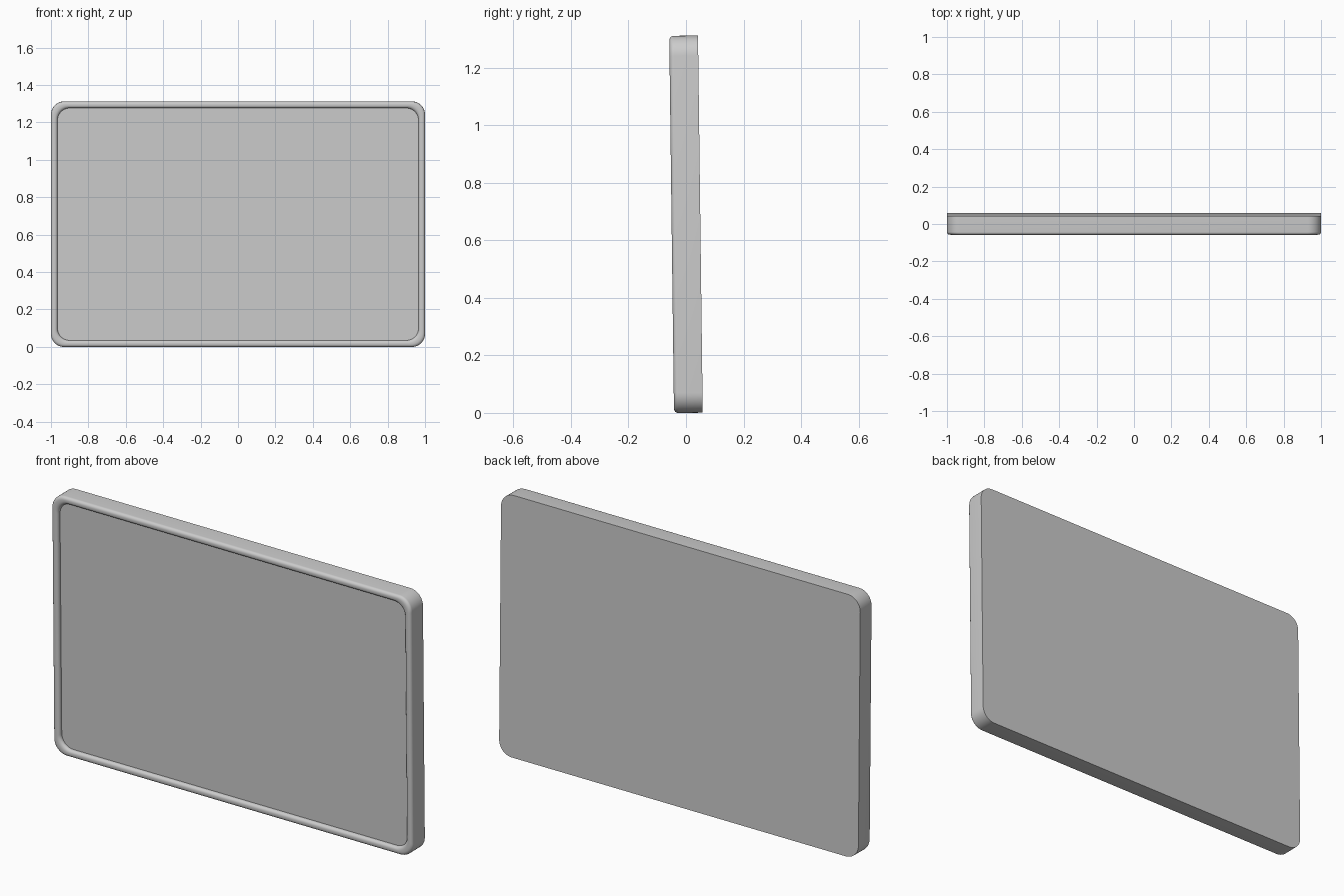
import bpy, bmesh, math
from mathutils import Matrix

if "Cube" in bpy.data.objects:
    bpy.data.objects.remove(bpy.data.objects["Cube"])

W, H, T = 2.0, 1.312, 0.1
TILT = math.atan2(0.0165, H)
CORNER_STEPS = 10


def rounded_rect(bm, inset, radius, y):
    """Ring of vertices: rounded rectangle in the xz plane at depth y."""
    hx, hz = W / 2 - inset - radius, H / 2 - inset - radius
    ring = []
    for i, (sx, sz) in enumerate([(1, 1), (-1, 1), (-1, -1), (1, -1)]):
        for k in range(CORNER_STEPS + 1):
            a = math.pi / 2 * (i + k / CORNER_STEPS)
            ring.append(bm.verts.new((sx * hx + radius * math.cos(a), y,
                                      sz * hz + radius * math.sin(a))))
    return ring


def loft(name, profile, cap_first, cap_last):
    """Skin a series of (inset, corner radius, y) rings and tilt the result."""
    bm = bmesh.new()
    rings = [rounded_rect(bm, *p) for p in profile]
    n = len(rings[0])
    for r0, r1 in zip(rings, rings[1:]):
        for i in range(n):
            j = (i + 1) % n
            bm.faces.new((r0[i], r0[j], r1[j], r1[i]))
    if cap_first:
        bm.faces.new(rings[0])
    if cap_last:
        bm.faces.new(rings[-1])
    bmesh.ops.recalc_face_normals(bm, faces=bm.faces)
    bm.transform(Matrix.Translation((0, 0, H / 2)) @ Matrix.Rotation(TILT, 4, 'X'))
    mesh = bpy.data.meshes.new(name)
    bm.to_mesh(mesh)
    bm.free()
    obj = bpy.data.objects.new(name, mesh)
    bpy.context.collection.objects.link(obj)
    bpy.ops.object.select_all(action='DESELECT')
    obj.select_set(True)
    bpy.context.view_layer.objects.active = obj
    bpy.ops.object.shade_smooth_by_angle(angle=math.radians(35))
    return obj


# Profile from the sharp back edge, round the rim, down into the front recess
front, back = -T / 2, T / 2
rim, fillet, recess = 0.035, 0.015, 0.02
profile = [(0, 0.07, back)]
for k in range(7):
    a = math.pi / 2 * k / 6
    d = fillet * (1 - math.cos(a))
    profile.append((d, 0.07 - d * 0.3, front + fillet * (1 - math.sin(a))))
for k in range(7):
    a = math.pi / 2 * k / 6
    profile.append((rim - fillet * (1 - math.sin(a)), 0.065,
                    front + fillet * (1 - math.cos(a))))
profile.append((rim, 0.065, front + recess))

# Shell with closed back and recessed flat front panel
loft("framed_panel", profile, True, True)
